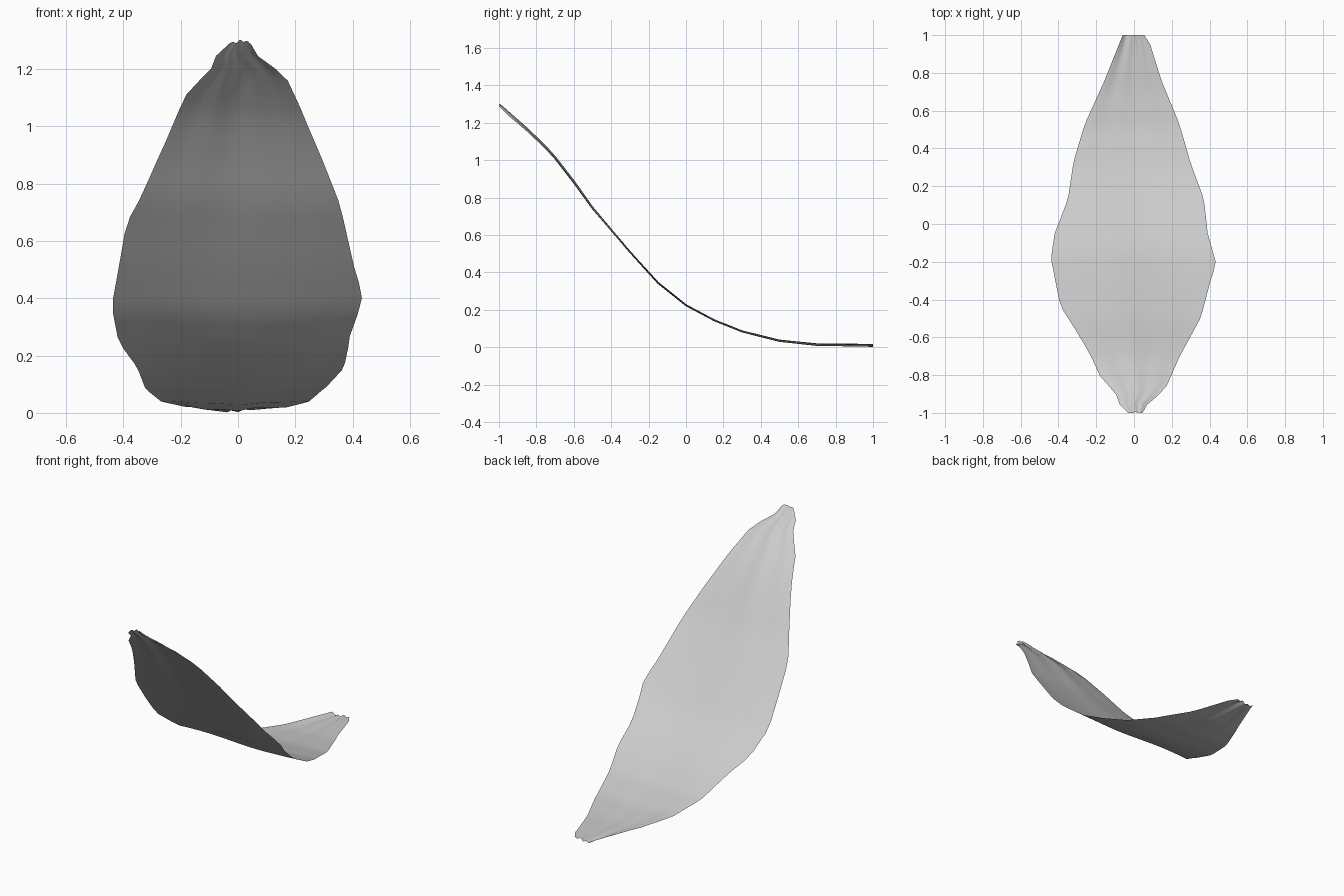
import bpy, bmesh, math
from mathutils import Vector

if "Cube" in bpy.data.objects:
    bpy.data.objects.remove(bpy.data.objects["Cube"])


def lerp(table, t):
    for (a, va), (b, vb) in zip(table, table[1:]):
        if t <= b:
            return va + (vb - va) * (t - a) / (b - a)
    return table[-1][1]


# Outline of the leaf seen from above (y, x) and its side profile (y, z)
left = [(-1, -.03), (-.97, -.07), (-.88, -.10), (-.82, -.17), (-.68, -.235), (-.57, -.30),
        (-.43, -.39), (-.18, -.44), (-.05, -.42), (.13, -.35), (.33, -.32), (.53, -.26),
        (.75, -.16), (1, -.06)]
right = [(-1, .045), (-.95, .07), (-.87, .165), (-.7, .24), (-.49, .355), (-.3, .405),
         (-.21, .435), (-.05, .39), (.13, .37), (.32, .30), (.53, .24), (.76, .145),
         (.97, .08), (1, .055)]
profile = [(-1, 1.305), (-.85, 1.175), (-.72, 1.05), (-.6, .895), (-.5, .755), (-.3, .52),
           (-.15, .355), (0, .235), (.15, .155), (.3, .095), (.5, .045), (.7, .024), (1, .02)]

ROWS, COLS = 40, 16
bm = bmesh.new()
grid = []
for i in range(ROWS + 1):
    y = -1 + 2 * i / ROWS
    x0, x1 = lerp(left, y), lerp(right, y)
    slope = (lerp(profile, min(y + .06, 1)) - lerp(profile, max(y - .06, -1))) / (
        min(y + .06, 1) - max(y - .06, -1))
    normal = Vector((0, -slope, 1)).normalized()
    row = []
    for j in range(COLS + 1):
        u = j / COLS
        # Lengthwise wrinkles, gathered more strongly at the two tips
        wave = .005 * math.sin(7 * u + 2.5 * y) + .005 * abs(y) ** 2 * math.sin(19 * u + 1.5 * y)
        p = Vector((x0 + (x1 - x0) * u, y, lerp(profile, y))) + normal * wave
        p.y = max(-1, min(1, p.y))
        p.z = max(p.z, 0)
        row.append(bm.verts.new(p))
    grid.append(row)
for a, b in zip(grid, grid[1:]):
    for j in range(COLS):
        bm.faces.new((a[j], a[j + 1], b[j + 1], b[j])).smooth = True

# Rest the lowest point on the ground
low = min(v.co.z for v in bm.verts)
for v in bm.verts:
    v.co.z -= low - .002

mesh = bpy.data.meshes.new("dry_leaf")
bm.to_mesh(mesh)
bm.free()
leaf = bpy.data.objects.new("dry_leaf", mesh)
bpy.context.collection.objects.link(leaf)
